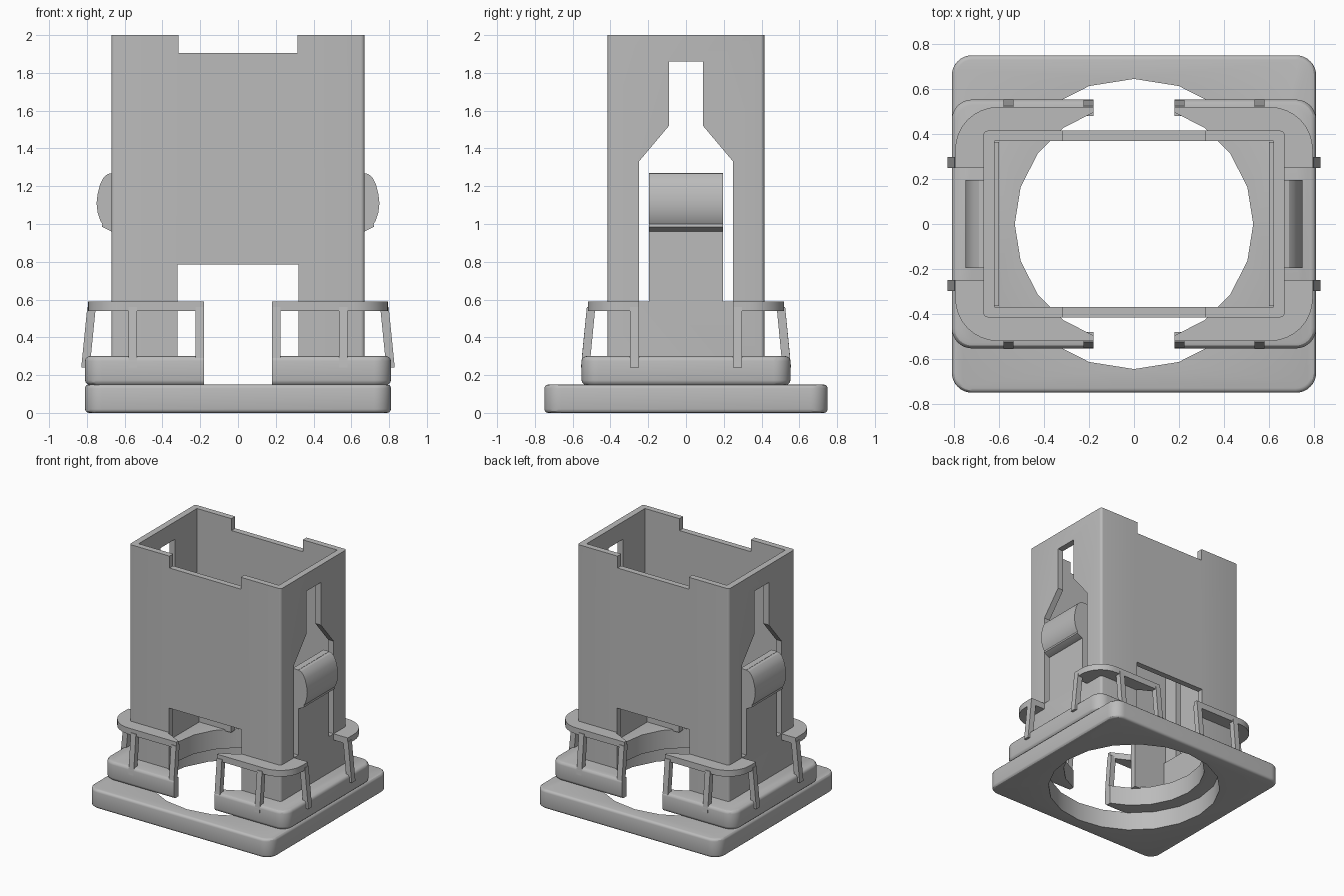
import bpy, bmesh
from math import sin, cos, pi, radians

if "Cube" in bpy.data.objects:
    bpy.data.objects.remove(bpy.data.objects["Cube"], do_unlink=True)

grey = bpy.data.materials.new("plain_grey")
grey.use_nodes = True
COLOUR = (0.5, 0.5, 0.5, 1)
grey.diffuse_color = COLOUR
grey.node_tree.nodes["Principled BSDF"].inputs["Base Color"].default_value = COLOUR


def rounded(hx, hy, r, seg=8):
    """Outline of a rounded rectangle."""
    pts = []
    for k, (sx, sy) in enumerate([(1, 1), (-1, 1), (-1, -1), (1, -1)]):
        for i in range(seg + 1):
            a = (k + i / seg) * pi / 2
            pts.append((sx * (hx - r) + r * cos(a), sy * (hy - r) + r * sin(a)))
    return pts


def ngon(r, n=20):
    return [(r * cos(2 * pi * i / n), r * sin(2 * pi * i / n)) for i in range(n)]


def prism(name, pts, lo, hi, axis="z"):
    """Extrude a 2D outline from lo to hi along an axis."""
    place = {"z": lambda p, d: (p[0], p[1], d),
             "x": lambda p, d: (d, p[0], p[1]),
             "y": lambda p, d: (p[0], d, p[1])}[axis]
    bm = bmesh.new()
    face = bm.faces.new([bm.verts.new(place(p, lo)) for p in pts])
    ext = bmesh.ops.extrude_face_region(bm, geom=[face])
    a, b = place((0, 0), lo), place((0, 0), hi)
    move = [q - p for p, q in zip(a, b)]
    bmesh.ops.translate(bm, vec=move, verts=[v for v in ext["geom"] if isinstance(v, bmesh.types.BMVert)])
    bmesh.ops.recalc_face_normals(bm, faces=bm.faces)
    me = bpy.data.meshes.new(name)
    bm.to_mesh(me)
    bm.free()
    me.materials.append(grey)
    ob = bpy.data.objects.new(name, me)
    bpy.context.collection.objects.link(ob)
    return ob


def block(name, x, y, z):
    return prism(name, [(x[0], y[0]), (x[1], y[0]), (x[1], y[1]), (x[0], y[1])], *z)


def activate(ob):
    bpy.ops.object.select_all(action="DESELECT")
    ob.select_set(True)
    bpy.context.view_layer.objects.active = ob


def apply(ob, mod):
    activate(ob)
    bpy.ops.object.modifier_apply(modifier=mod.name)


def bevel(ob, width):
    m = ob.modifiers.new("bevel", "BEVEL")
    m.width, m.segments = width, 3
    m.limit_method, m.angle_limit = "ANGLE", radians(60)
    apply(ob, m)


def cut(ob, *cutters):
    for c in cutters:
        m = ob.modifiers.new("cut", "BOOLEAN")
        m.operation, m.solver, m.object = "DIFFERENCE", "EXACT", c
        apply(ob, m)
        bpy.data.objects.remove(c, do_unlink=True)


def smooth(ob):
    activate(ob)
    bpy.ops.object.shade_smooth_by_angle(angle=radians(30))


# Base plate with a faceted round hole
base = prism("base_plate", rounded(0.81, 0.75, 0.09), 0, 0.15)
bevel(base, 0.02)
cut(base, prism("cutter", ngon(0.645), -1, 1))
smooth(base)

# Second tier, split at front and back
tier = prism("lower_tier", rounded(0.81, 0.553, 0.09), 0.148, 0.3)
bevel(tier, 0.025)
cut(tier, prism("cutter", ngon(0.53), -1, 1), block("cutter", (-0.18, 0.18), (-1, 1), (-1, 1)))
smooth(tier)

# Hollow tower with top notches, bottom openings and bottle-shaped side slots
tower = prism("tower_shell", rounded(0.67, 0.415, 0.02, 4), 0.29, 2)
slot = [(-0.25, 0.59), (0.25, 0.59), (0.25, 1.33), (0.09, 1.52),
        (0.09, 1.86), (-0.09, 1.86), (-0.09, 1.52), (-0.25, 1.33)]
cut(tower,
    block("cutter", (-0.62, 0.62), (-0.368, 0.368), (0, 3)),
    block("cutter", (-0.315, 0.315), (-1, 1), (1.905, 3)),
    block("cutter", (-0.32, 0.32), (-1, 1), (0, 0.785)),
    prism("cutter", slot, -1, 1, "x"))
smooth(tower)

# Flange around the foot of the tower
flange = prism("foot_flange", rounded(0.795, 0.52, 0.19), 0.54, 0.59)
cut(flange,
    block("cutter", (-0.66, 0.66), (-0.405, 0.405), (0, 1)),
    block("cutter", (-0.18, 0.18), (-1, 1), (0, 1)),
    block("cutter", (-1, 1), (-0.25, 0.25), (0, 1)),
    prism("cutter", ngon(0.53), 0, 1))
smooth(flange)

# Spring latches in the side slots
latch_profile = [(0.66, 1.27), (0.69, 1.265), (0.712, 1.245), (0.73, 1.21), (0.743, 1.16),
                 (0.749, 1.11), (0.743, 1.06), (0.73, 1.02), (0.718, 1.0), (0.72, 0.985),
                 (0.67, 0.96), (0.66, 0.96)]


def leg(outer_top, outer_low, low):
    """Sloping leg outline: distance outwards against height."""
    t = 0.045
    return [(outer_top - t, 0.56), (outer_top, 0.56), (outer_low, low), (outer_low - t, low)]


for sx, side in ((1, "left"), (-1, "right")):
    def flip(pts):
        return [(sx * a, b) for a, b in pts]

    xs = sorted((sx * 0.62, sx * 0.67))
    block(side + "_latch_tongue", xs, (-0.195, 0.195), (0.58, 1.27))
    xs = sorted((sx * 0.6, sx * 0.62))
    block(side + "_wall_liner", xs, (-0.365, 0.365), (0.295, 0.59))
    smooth(prism(side + "_latch_roll", flip(latch_profile), -0.195, 0.195, "y"))

    for sy, end in ((-1, "front"), (1, "back")):
        def out(pts):
            return [(sy * a, b) for a, b in pts]

        name = end + "_" + side
        # Post by the gap, outer leg and side leg
        prism(name + "_gap_post", out(leg(0.525, 0.552, 0.29)), sx * 0.18, sx * 0.225, "x")
        prism(name + "_outer_leg", out(leg(0.525, 0.556, 0.24)), sx * 0.535, sx * 0.58, "x")
        prism(name + "_side_leg", flip(leg(0.798, 0.83, 0.24)), sy * 0.25, sy * 0.297, "y")
